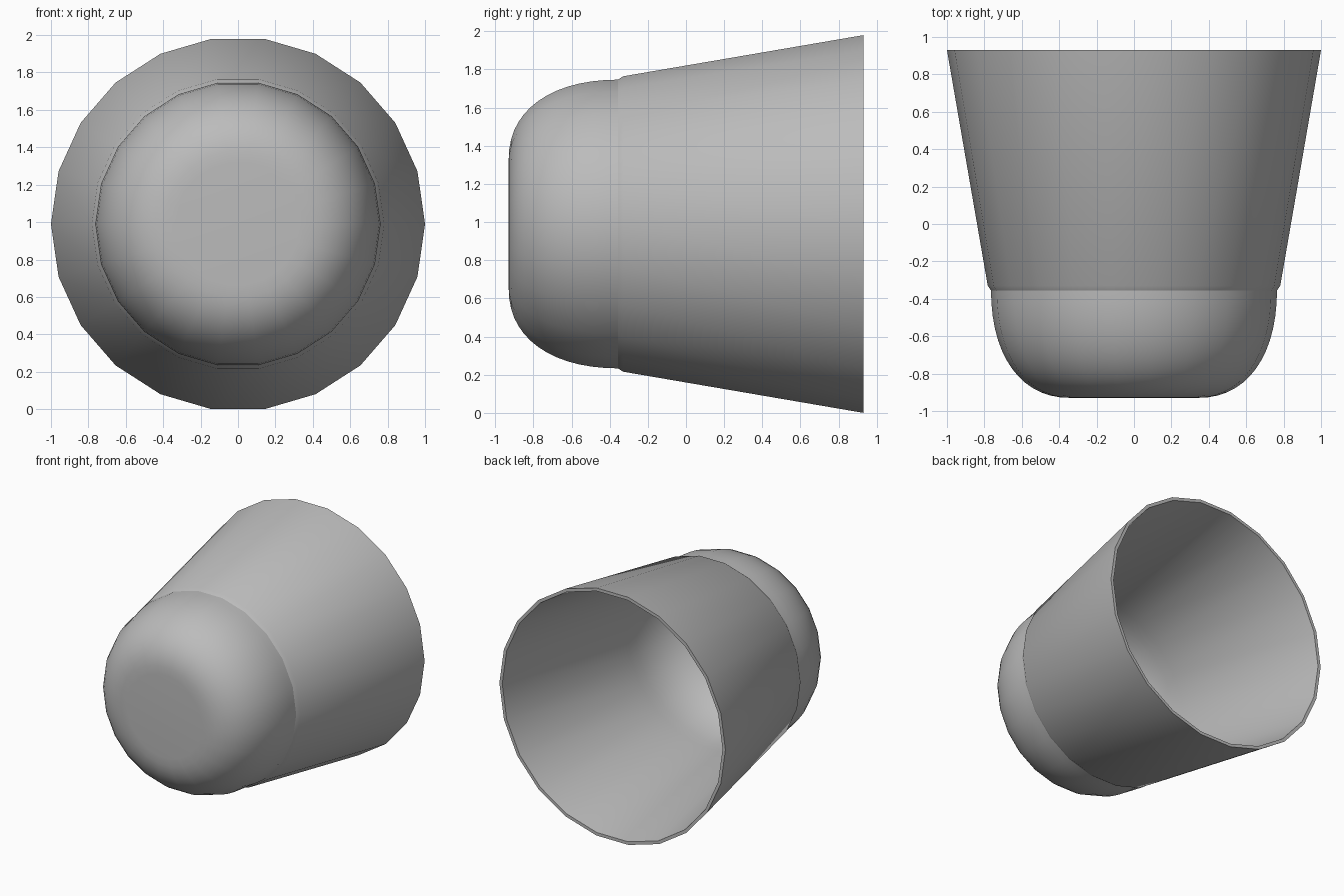
import bpy
import math

SIDES = 22
CENTRE_Z = 0.99
WALL = 0.025

cube = bpy.data.objects.get("Cube")
if cube:
    bpy.data.objects.remove(cube, do_unlink=True)

grey = bpy.data.materials.new("plain grey")
grey.use_nodes = True
colour = (0.5, 0.5, 0.5, 1)
grey.diffuse_color = colour
grey.node_tree.nodes["Principled BSDF"].inputs["Base Color"].default_value = colour


def lathe(name, profile, cap_start=False):
    """Spin (radius, y) points about the front-to-back axis."""
    verts, faces = [], []
    for radius, y in profile:
        for i in range(SIDES):
            a = 2 * math.pi * i / SIDES
            verts.append((radius * math.cos(a), y, CENTRE_Z + radius * math.sin(a)))
    for r in range(len(profile) - 1):
        for i in range(SIDES):
            j = (i + 1) % SIDES
            a, b = r * SIDES, (r + 1) * SIDES
            faces.append((a + i, a + j, b + j, b + i))
    if cap_start:
        faces.append(tuple(reversed(range(SIDES))))
        last = (len(profile) - 1) * SIDES
        faces.append(tuple(last + i for i in range(SIDES)))
    mesh = bpy.data.meshes.new(name)
    mesh.from_pydata(verts, [], [f[::-1] for f in faces])
    mesh.materials.append(grey)
    obj = bpy.data.objects.new(name, mesh)
    bpy.context.collection.objects.link(obj)
    bpy.ops.object.select_all(action="DESELECT")
    obj.select_set(True)
    bpy.context.view_layer.objects.active = obj
    bpy.ops.object.mode_set(mode="EDIT")
    bpy.ops.mesh.select_all(action="SELECT")
    bpy.ops.mesh.normals_make_consistent(inside=False)
    bpy.ops.object.mode_set(mode="OBJECT")
    bpy.ops.object.shade_smooth_by_angle(angle=math.radians(35))
    return obj


def dome(radius, flat, front, back, power=2.3, steps=14):
    """Rounded nose profile, from the flat front out to the full radius."""
    points = []
    for k in range(steps + 1):
        t = math.pi / 2 * k / steps
        r = flat + (radius - flat) * math.sin(t) ** (2 / power)
        y = back - (back - front) * math.cos(t) ** (2 / power)
        points.append((r, y))
    return points


# Closed nose: outer dome then the inside of the dome, as one thin shell
outer = dome(0.765, 0.33, -0.93, -0.33)
inner = dome(0.75, 0.32, -0.93 + WALL, -0.33)
lathe("rounded_nose", outer + inner[::-1], cap_start=True)

# Flared cup wall with a slightly raised front lip and an open back rim
lathe("flared_wall", [
    (0.755, -0.37), (0.782, -0.33), (1.0, 0.93),
    (1.0 - WALL, 0.93), (0.75, -0.33), (0.755, -0.37),
])
